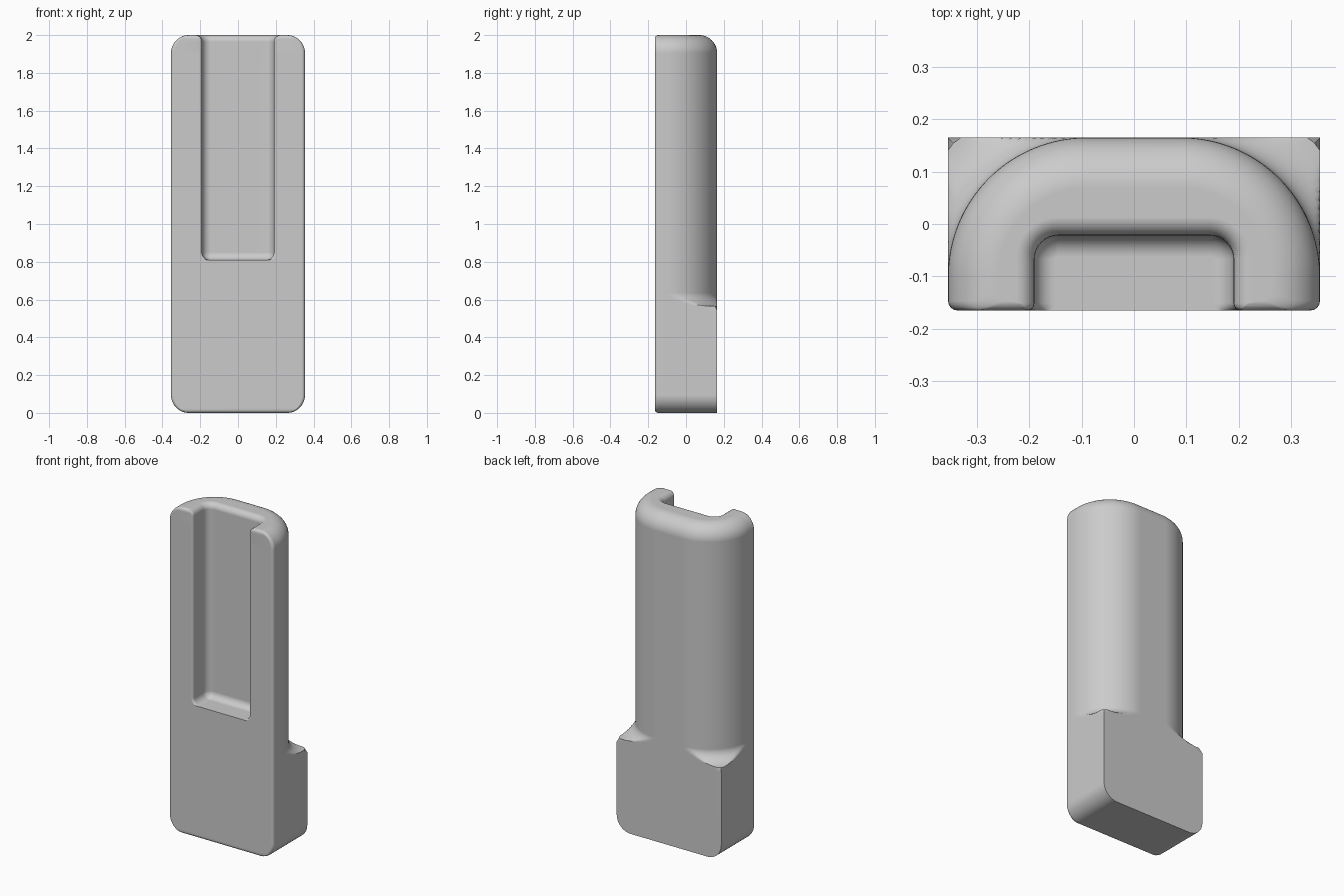
import bpy, bmesh
from math import sin, cos, pi, radians, sqrt

cube = bpy.data.objects.get("Cube")
if cube:
    bpy.data.objects.remove(cube, do_unlink=True)

grey = bpy.data.materials.new("plain grey")
grey.use_nodes = True
grey.diffuse_color = (0.6, 0.6, 0.6, 1)
grey.node_tree.nodes["Principled BSDF"].inputs["Base Color"].default_value = (0.6, 0.6, 0.6, 1)

HALF_W, FRONT, BACK, HEIGHT = 0.355, -0.165, 0.165, 2.0
ARC, EDGE, ROUND = 0.265, 0.018, 0.095


def loft(name, rings):
    """Skin (z, right-hand half outline) rings, mirrored across x."""
    bm = bmesh.new()
    loops = []
    for z, half in rings:
        outline = half + [(-x, y) for x, y in reversed(half)]
        loops.append([bm.verts.new((x, y, z)) for x, y in outline])
    n = len(loops[0])
    for low, high in zip(loops, loops[1:]):
        for i in range(n):
            j = (i + 1) % n
            bm.faces.new((low[i], low[j], high[j], high[i]))
    bm.faces.new(loops[0][::-1])
    bm.faces.new(loops[-1])
    bmesh.ops.recalc_face_normals(bm, faces=bm.faces)
    mesh = bpy.data.meshes.new(name)
    bm.to_mesh(mesh)
    bm.free()
    mesh.materials.append(grey)
    obj = bpy.data.objects.new(name, mesh)
    bpy.context.collection.objects.link(obj)
    return obj


def quarter_gap(distance, radius):
    """How far a rounded edge pulls in, given distance from its outer end."""
    t = min(max(distance / radius, 0), 1)
    return radius * (1 - sqrt(1 - (1 - t) ** 2))


def body_outline(grow, narrow=0, front_in=0):
    """D-shaped section; growing it fills out to the square block."""
    side = HALF_W + min(grow, 0)
    front = FRONT + front_in
    pts = []
    for i in range(5):
        a = -pi / 2 + i * pi / 8
        pts.append((side - EDGE + EDGE * cos(a), front + EDGE + EDGE * sin(a)))
    for i in range(33):
        a = i * pi / 64
        r = min(ARC + grow, ARC / max(cos(a), sin(a)))
        pts.append((HALF_W - ARC + r * cos(a), BACK - ARC + r * sin(a)))
    scale = (HALF_W - narrow) / HALF_W
    return [(x * scale, y) for x, y in pts]


# Body: rounded foot, square block, concave shoulder, D-shaped shaft, round top
rings = []
steps = [i * pi / 24 for i in range(13)]
for a in steps:
    z = ROUND * (1 - cos(a))
    rings.append((z, body_outline(0.12, quarter_gap(z, ROUND), quarter_gap(z, EDGE))))
rings.append((0.54, body_outline(0.12)))
for a in reversed(steps):
    rings.append((0.635 - 0.07 * sin(a), body_outline(0.095 * (1 - cos(a)))))
for a in steps:
    z = HEIGHT - ROUND + ROUND * sin(a)
    rings.append((z, body_outline(-ROUND * (1 - cos(a)), 0, quarter_gap(HEIGHT - z, EDGE))))
body = loft("grooved_body", rings)


def groove_outline(grow):
    """Groove section: flared front lip, straight wall, rounded back corner."""
    w, back, r = 0.19 + grow, -0.022 + grow, 0.045 + grow
    lip = 0.014
    pts = [(w + lip, -0.3)]
    for i in range(5):
        a = i * pi / 8
        pts.append((w + lip * (1 - sin(a)), FRONT + lip * (1 - cos(a))))
    for i in range(9):
        a = i * pi / 16
        pts.append((w - r + r * cos(a), back - r + r * sin(a)))
    return pts


# Groove cutter: filleted floor and a rim that rolls outward at the top
FLOOR, LIP = 0.04, 0.035
rings = [(0.81 + FLOOR * (1 - cos(a)), groove_outline(-FLOOR * (1 - sin(a)))) for a in steps[::2]]
rings += [(HEIGHT - LIP + LIP * sin(a), groove_outline(LIP * (1 - cos(a)))) for a in steps[::2]]
rings.append((HEIGHT + 0.1, groove_outline(LIP)))
cutter = loft("groove_cutter", rings)
cutter.hide_render = True

# Cut the groove, then smooth while keeping hard edges
cut = body.modifiers.new("groove", "BOOLEAN")
cut.operation, cut.solver, cut.object = "DIFFERENCE", "EXACT", cutter
bpy.ops.object.select_all(action="DESELECT")
body.select_set(True)
bpy.context.view_layer.objects.active = body
bpy.ops.object.modifier_apply(modifier=cut.name)
bpy.data.objects.remove(cutter, do_unlink=True)
bpy.ops.object.shade_smooth_by_angle(angle=radians(35))
weighted = body.modifiers.new("even_shading", "WEIGHTED_NORMAL")
weighted.keep_sharp = True
